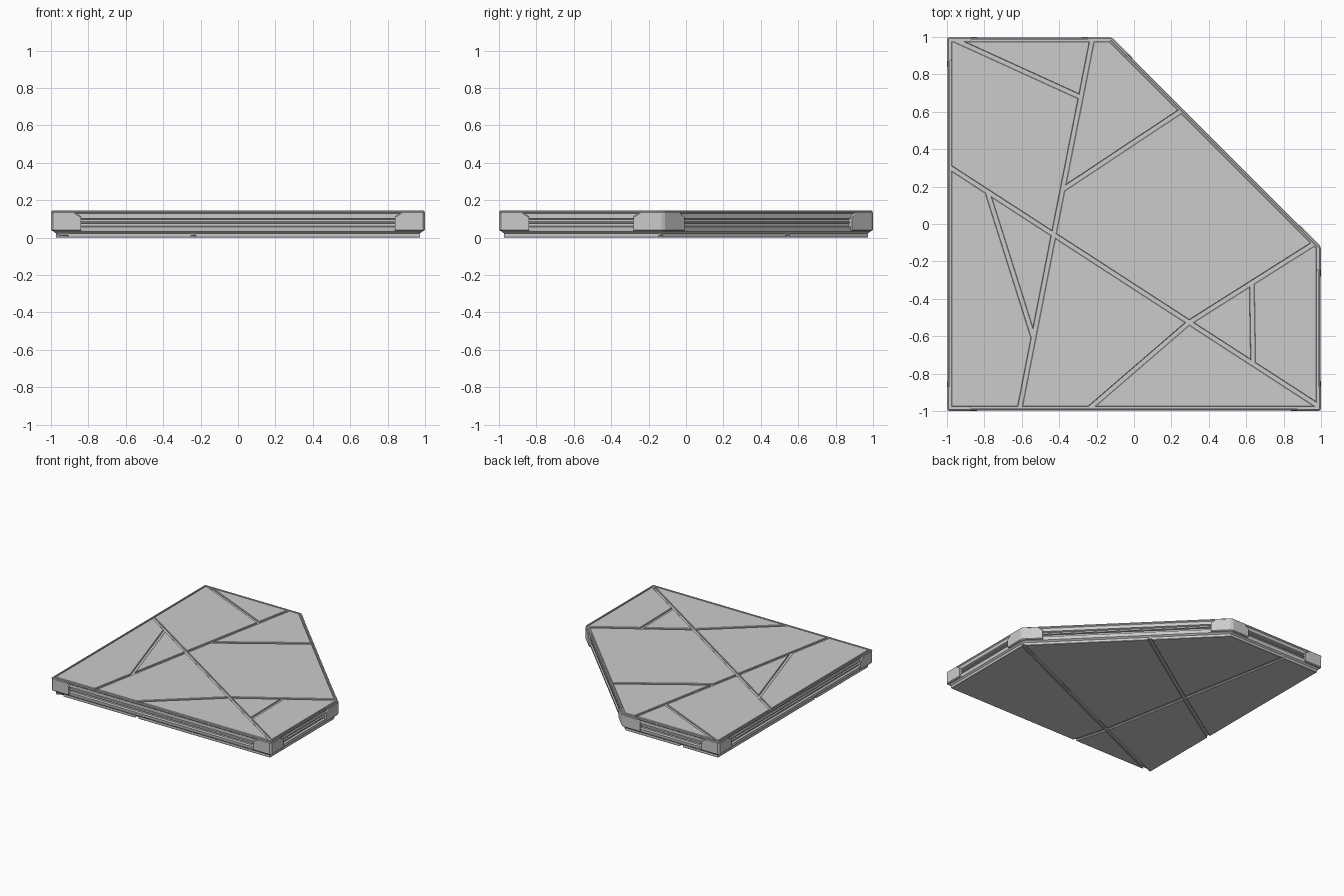
import bpy, bmesh
from mathutils import Vector as V

if "Cube" in bpy.data.objects:
    bpy.data.objects.remove(bpy.data.objects["Cube"])

FOOT = [V(p) for p in [(-1, -1), (1, -1), (1, -.12), (-.12, 1), (-1, 1)]]


def perp(a, b):
    d = (b - a).normalized()
    return V((-d.y, d.x))


def clip(poly, p, n):
    """Keep the part of a convex polygon on the n side of the line through p."""
    out = []
    for a, b in zip(poly, poly[1:] + poly[:1]):
        da, db = (a - p).dot(n), (b - p).dot(n)
        if da >= 0:
            out.append(a)
        if da * db < 0:
            out.append(a.lerp(b, da / (da - db)))
    return [q for i, q in enumerate(out) if (q - out[i - 1]).length > .006]


def inset(poly, d):
    res = poly
    for a, b in zip(poly, poly[1:] + poly[:1]):
        n = perp(a, b)
        res = clip(res, a + n * d, n)
    return res


def miter(poly, d):
    out = []
    for i, p in enumerate(poly):
        na, nb = perp(poly[i - 1], p), perp(p, poly[(i + 1) % len(poly)])
        out.append(p + (na + nb) * d / (1 + na.dot(nb)))
    return out


def inside(poly, p):
    return all((p - a).dot(perp(a, b)) > 0 for a, b in zip(poly, poly[1:] + poly[:1]))


def rings_into(bm, rings):
    """Skin a stack of vertex rings and cap both ends."""
    vs = [[bm.verts.new(p) for p in r] for r in rings]
    n = len(vs[0])
    for r, s in zip(vs, vs[1:]):
        for i in range(n):
            j = (i + 1) % n
            bm.faces.new((r[i], r[j], s[j], s[i]))
    bm.faces.new(vs[0][::-1])
    bm.faces.new(vs[-1])


def finish(bm, name):
    bmesh.ops.recalc_face_normals(bm, faces=bm.faces)
    me = bpy.data.meshes.new(name)
    bm.to_mesh(me)
    bm.free()
    bpy.context.collection.objects.link(bpy.data.objects.new(name, me))


def loft(bm, poly, levels):
    rings_into(bm, [[p.to_3d() + V((0, 0, z)) for p in miter(poly, d)] for d, z in levels])


def panels(name, cuts, margin, gap, z0, z1):
    """Split the footprint along cut lines into separate bevelled panels."""
    pieces = [miter(FOOT, margin - gap)]
    for x0, y0, x1, y1 in cuts:
        p, q = V((x0, y0)), V((x1, y1))
        n, mid = perp(p, q), (p + q) / 2
        for poly in [s for s in pieces if inside(s, mid)]:
            pieces.remove(poly)
            pieces += [clip(poly, p, n), clip(poly, p, -n)]
    bm = bmesh.new()
    s = 1 if z1 > z0 else -1
    for poly in pieces:
        loft(bm, inset(poly, gap), [(0, z0), (0, z1 - s * .003), (.003, z1)])
    finish(bm, name)


# slab body with ribbed side walls and a raised top rim
bm = bmesh.new()
loft(bm, FOOT, [(.034, .012), (.028, .022), (.014, .032), (.010, .058), (.024, .063),
                (.024, .075), (.014, .078), (.014, .084), (.024, .087), (.024, .097),
                (.010, .102), (.010, .128), (.004, .134), (.004, .141), (.007, .144),
                (.015, .144), (.017, .134)])
finish(bm, "slab_body")

# top paving panels separated by grooves
panels("top_panels", [
    (-.98, .30, .98, -.97),
    (-.225, .98, -.43, -.06), (-.43, -.06, -.61, -.98),
    (-.22, -.97, .29, -.53), (.29, -.53, .97, -.10),
    (-.97, .99, -.29, .68), (-.38, .185, .26, .61),
    (-.78, .16, -.54, -.60), (.63, -.32, .637, -.75)],
    .024, .011, .130, .145)

# underside panels
panels("bottom_panels", [
    (1, -.12, -1, -1),
    (-.23, -1, -.317, -.694), (-.317, -.694, -.64, .98),
    (.31, .55, -.516, .0), (-.516, .0, -1, -.31)],
    .027, .013, .022, 0)

# chamfered guard blocks wrapping every corner
bm = bmesh.new()
LOW, MID, TOP, DEEP = .036, .112, .139, .03
for i, c in enumerate(FOOT):
    a, b = FOOT[i - 1], FOOT[(i + 1) % 5]
    ua, ub = (a - c).normalized(), (b - c).normalized()
    na, nb = perp(a, c), perp(c, b)
    nm = (na + nb) / (1 + na.dot(nb))
    cols = [(c + ua * .16, na, LOW, MID), (c + ua * .155, na, LOW, MID + .004),
            (c + ua * .12, na, LOW, TOP), (c + ua * .012, nm, LOW, TOP),
            (c + ub * .012, nm, LOW, TOP), (c + ub * .12, nb, LOW, TOP),
            (c + ub * .155, nb, LOW, MID + .004), (c + ub * .16, nb, LOW, MID)]
    rings = []
    for p, n, lo, hi in cols:
        e, k = p + n * .006, p + n * DEEP
        rings.append([(e.x, e.y, lo), (p.x, p.y, lo + .006), (p.x, p.y, hi - .005),
                      (e.x, e.y, hi), (k.x, k.y, hi), (k.x, k.y, lo)])
    rings_into(bm, rings)
finish(bm, "corner_guards")
